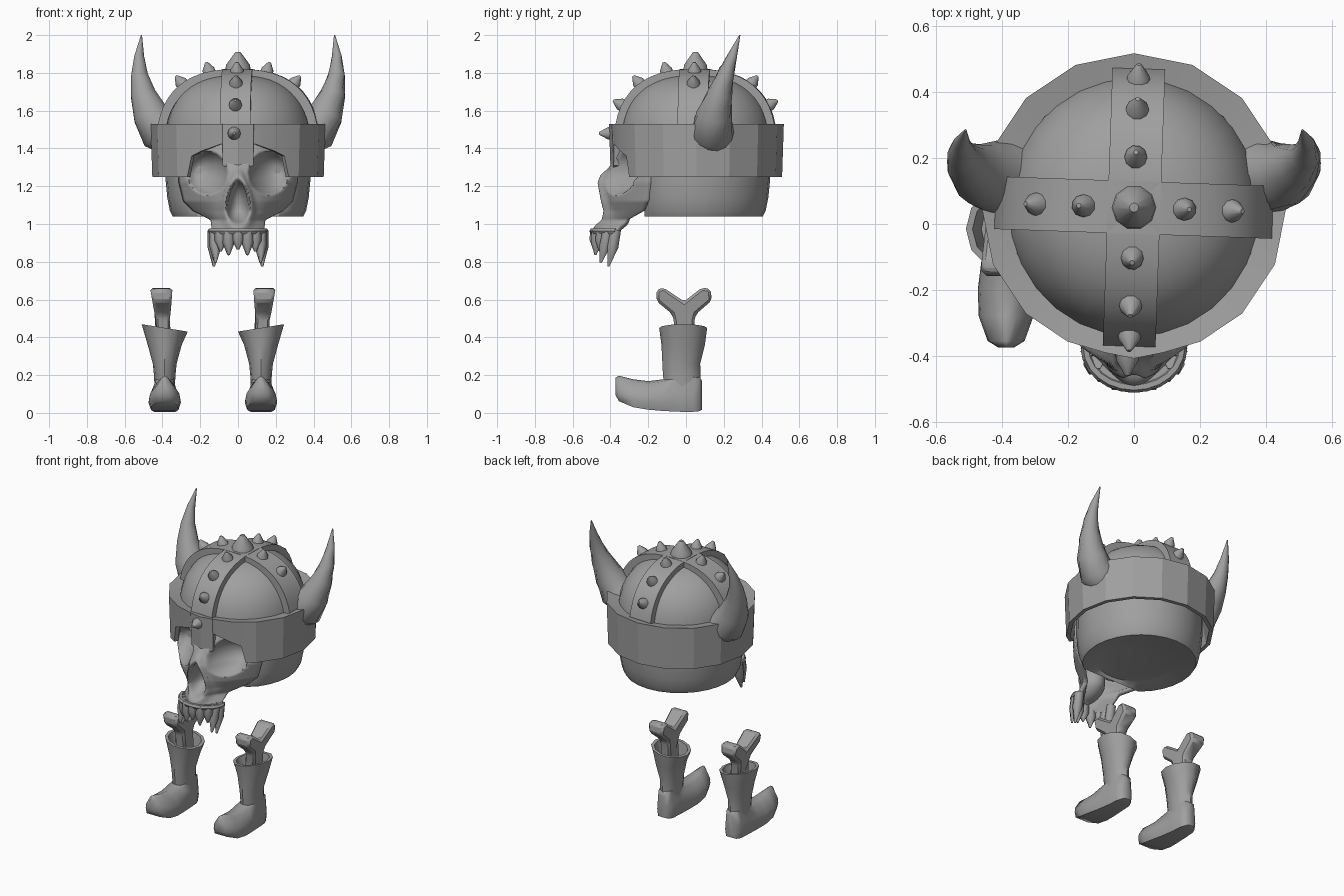
import bpy, bmesh, math
from math import sin, cos, pi, radians
from mathutils import Vector, Matrix

if "Cube" in bpy.data.objects:
    bpy.data.objects.remove(bpy.data.objects["Cube"])

grey = bpy.data.materials.new("stone_grey")
grey.use_nodes = True
grey.diffuse_color = (0.35, 0.35, 0.35, 1)
grey.node_tree.nodes["Principled BSDF"].inputs["Base Color"].default_value = (0.35, 0.35, 0.35, 1)

CENTRE = Vector((0, 0.05, 1.40))
DOME, STRAP = 0.39, 0.42


def finish(name, bm, angle=40):
    bmesh.ops.recalc_face_normals(bm, faces=bm.faces[:])
    mesh = bpy.data.meshes.new(name)
    bm.to_mesh(mesh)
    bm.free()
    mesh.materials.append(grey)
    ob = bpy.data.objects.new(name, mesh)
    bpy.context.collection.objects.link(ob)
    bpy.ops.object.select_all(action='DESELECT')
    ob.select_set(True)
    bpy.context.view_layer.objects.active = ob
    bpy.ops.object.shade_smooth_by_angle(angle=radians(angle))
    return ob


def loft(name, rings, angle=40, loop=False):
    """Skin closed rings of points; cap the ends unless looped."""
    bm = bmesh.new()
    vs = [[bm.verts.new(p) for p in r] for r in rings]
    pairs = list(zip(vs, vs[1:])) + ([(vs[-1], vs[0])] if loop else [])
    for a, b in pairs:
        for i in range(len(a)):
            j = (i + 1) % len(a)
            bm.faces.new((a[i], a[j], b[j], b[i]))
    if not loop:
        bm.faces.new(vs[0])
        bm.faces.new(vs[-1])
    return finish(name, bm, angle)


def tube(name, path, radii, sides=10, angle=40):
    path = [Vector(p) for p in path]
    rings = []
    for i, p in enumerate(path):
        t = path[min(i + 1, len(path) - 1)] - path[max(i - 1, 0)]
        q = t.to_track_quat('Z', 'Y')
        rings.append([p + q @ Vector((radii[i] * cos(2 * pi * k / sides),
                                      radii[i] * sin(2 * pi * k / sides), 0)) for k in range(sides)])
    return loft(name, rings, angle)


def lerp(table, z):
    if z >= table[0][0]:
        return table[0][1:]
    for a, b in zip(table, table[1:]):
        if z >= b[0]:
            t = (z - b[0]) / (a[0] - b[0])
            return [q + (p - q) * t for p, q in zip(a[1:], b[1:])]
    return table[-1][1:]


def arc(deg, r):
    """Full-shouldered dome outline: distance out and height for a tilt from the top."""
    s, c = sin(radians(deg)), cos(radians(deg))
    return math.copysign(abs(s) ** 0.8, s) * (r + 0.01), CENTRE.z + r * abs(c) ** 0.8


# cranium: dome on tapering walls, flattened behind the face
profile = [arc(a, DOME) for a in range(3, 88, 7)]
profile += [(0.396, 1.38), (0.396, 1.24), (0.386, 1.14), (0.372, 1.07), (0.356, 1.04), (0.345, 1.04), (0.27, 1.065)]
rings = []
for r, z in profile:
    ring = []
    for k in range(28):
        y = CENTRE.y + r * cos(2 * pi * k / 28)
        ring.append((0.97 * r * sin(2 * pi * k / 28), max(y, -0.22) if z < 1.42 else y, z))
    rings.append(ring)
loft("cranium", rings)

# face: height, half width, middle depth, edge depth
FACE = [(1.46, 0.30, -0.33, -0.19), (1.38, 0.31, -0.36, -0.19), (1.30, 0.315, -0.405, -0.19),
        (1.22, 0.315, -0.44, -0.19), (1.12, 0.29, -0.43, -0.20), (1.07, 0.24, -0.42, -0.22),
        (1.02, 0.145, -0.43, -0.31), (0.98, 0.14, -0.46, -0.36), (0.94, 0.15, -0.49, -0.38)]
GRID = 64
bm = bmesh.new()
rows = []
for i in range(GRID + 1):
    z = 1.46 - 0.52 * i / GRID
    w, mid, edge = lerp(FACE, z)
    row = []
    for j in range(GRID + 1):
        u = 2 * j / GRID - 1
        u *= 0.5 + 0.5 * abs(u)
        x = u * w
        y = mid + (edge - mid) * abs(u) ** 2.2
        eye = math.hypot((abs(x) - 0.16) / 0.105, (z - 1.27) / 0.115)
        y += 0.13 * max(0, 1 - eye ** 2) ** 0.8
        nose = math.hypot(x / (0.04 + 0.15 * (1.24 - min(z, 1.24))), (z - 1.12) / 0.115)
        y += 0.085 * max(0, 1 - nose ** 2) ** 0.8 - 0.03 * math.exp(-((nose - 1.15) / 0.3) ** 2)
        row.append(bm.verts.new((x, y, z)))
    rows.append(row)
for a, b in zip(rows, rows[1:]):
    for j in range(GRID):
        bm.faces.new((a[j], a[j + 1], b[j + 1], b[j]))
face = finish("face_bone", bm, 60)
shell = face.modifiers.new("thickness", 'SOLIDIFY')
shell.thickness = 0.03
shell.offset = -1


# upper lip and teeth follow the jaw arc
def jaw(deg, grow=0):
    return Vector(((0.14 + grow) * sin(radians(deg)), -0.375 - (0.115 + grow) * cos(radians(deg)), 0))


lip = [jaw(a, 0.006) + Vector((0, 0, 0.962)) for a in range(-90, 91, 15)]
tube("upper_lip", lip, [0.016] * len(lip), 6)
LENGTHS = (0.09, 0.12, 0.10, 0.16, 0.18)
for k in range(-4, 5):
    root = jaw(k * 23, -0.012)
    tip = root + Vector((0, -0.01 if abs(k) < 3 else -0.04, 0.955 - LENGTHS[abs(k)]))
    tube("tooth", [root + Vector((0, 0, 0.97)), root.lerp(tip, 0.4) + Vector((0, 0, 0.57)), tip],
         [0.032, 0.034, 0.006], 6, 60)

# helmet band with brow notch and nose guard
SIDES = 16
front = [(37, 1.25), (33.5, 1.36), (26, 1.385), (11, 1.425), (10.5, 1.31), (0, 1.27)]
edge = front + [(-a, z) for a, z in reversed(front[:-1])]
back = [(-k * 360 / SIDES, 1.25) for k in range(2, SIDES - 1)]
rings = []
for deg, low in edge + back:
    a = radians(deg)
    seg = 2 * pi / SIDES
    r = 0.463 * cos(seg / 2) / cos((a % seg) - seg / 2)
    out = Vector((sin(a), -cos(a), 0))
    base = Vector((0, 0.055, 0))
    rings.append([base + out * h + Vector((0, 0, z))
                  for h, z in ((r, 1.53), (r * 0.98, low), (r - 0.035, low), (r - 0.08, 1.515))])
loft("helmet_band", rings, 20, loop=True)


# crossed straps over the dome
def strap(name, turn):
    rings = []
    for k in range(23):
        ring = []
        for r, w in ((STRAP, -0.08), (STRAP, 0.08), (DOME - 0.015, 0.08), (DOME - 0.015, -0.08)):
            x, z = arc(-77 + 7 * k, r)
            ring.append(Vector((CENTRE.x, CENTRE.y, z)) + Matrix.Rotation(turn, 3, 'Z') @ Vector((x, w, 0)))
        rings.append(ring)
    loft(name, rings)


TILT = radians(-2)
strap("side_strap", TILT)
strap("front_strap", TILT + pi / 2)


# studs standing out of the straps
def stud(base, direction, r, h):
    tube("stud", [base - direction * 0.02, base + direction * h * 0.25, base + direction * h],
         [r, r * 0.9, r * 0.2], 10)


for turn, tilts in ((0, (16, 39)), (pi, (16, 39)), (pi / 2, (16, 39, 62)), (-pi / 2, (16, 39, 62))):
    spin = Matrix.Rotation(turn + TILT, 3, 'Z')
    for t in tilts:
        x, z = arc(t, STRAP)
        stud(Vector((CENTRE.x, CENTRE.y, z)) + spin @ Vector((x, 0, 0)),
             spin @ Vector((sin(radians(t)), 0, cos(radians(t)))), 0.037, 0.052)
stud(CENTRE + Vector((0, 0, STRAP)), Vector((0, 0, 1)), 0.07, 0.09)
stud(Vector((-0.02, -0.40, 1.48)), Vector((0, -1, 0)), 0.037, 0.06)

# horns
for side, name in ((1, "left_horn"), (-1, "right_horn")):
    path = [(0.34, 0.145, 1.45), (0.412, 0.14, 1.49), (0.463, 0.15, 1.58), (0.503, 0.18, 1.69),
            (0.522, 0.21, 1.79), (0.523, 0.245, 1.89), (0.511, 0.285, 2.0)]
    tube(name, [(side * x, y, z) for x, y, z in path],
         [0.10, 0.115, 0.095, 0.067, 0.045, 0.026, 0.003], 14, 60)

# boots: mirrored pair, each with a forked bone standing in it
PAIR = -0.133
for side, label in ((1, "left"), (-1, "right")):
    def place(x, y, z):
        return Vector((PAIR + side * (0.255 + x), y, z))

    # shaft: height, middle y, half width, half depth, ending in the hollow top
    shaft = [(0.10, -0.02, 0.052, 0.09), (0.20, -0.022, 0.057, 0.10), (0.26, -0.025, 0.063, 0.10),
             (0.36, -0.015, 0.09, 0.115), (0.45, -0.015, 0.122, 0.127),
             (0.45, -0.015, 0.102, 0.107), (0.36, -0.015, 0.075, 0.095)]
    loft(label + "_boot_shaft",
         [[place(w * cos(k * pi / 6), y + d * sin(k * pi / 6), z + (0.16 * w * cos(k * pi / 6) if z > 0.4 else 0))
           for k in range(12)] for z, y, w, d in shaft], 40)

    # foot: y, sole, top, half width low down, half width at the top
    foot = [(-0.374, 0.095, 0.185, 0.025, 0.008), (-0.355, 0.062, 0.197, 0.056, 0.018),
            (-0.28, 0.03, 0.178, 0.083, 0.035), (-0.20, 0.017, 0.168, 0.086, 0.045),
            (-0.12, 0.01, 0.178, 0.076, 0.05), (-0.03, 0.006, 0.20, 0.066, 0.045),
            (0.04, 0.006, 0.20, 0.060, 0.045), (0.07, 0.009, 0.195, 0.045, 0.035),
            (0.084, 0.016, 0.17, 0.022, 0.015)]
    loft(label + "_boot_foot",
         [[place(x, y, z) for x, z in ((-w * 0.85, lo), (w * 0.85, lo), (w, lo * 0.75 + hi * 0.25),
                                       (w * 0.92, (lo + hi) / 2), (t, hi - 0.012), (0, hi), (-t, hi - 0.012),
                                       (-w * 0.92, (lo + hi) / 2), (-w, lo * 0.75 + hi * 0.25))]
          for y, lo, hi, w, t in foot], 60)

    # bone: stem and two prongs ending in knobs
    outline = [(-0.062, 0.34), (-0.065, 0.49), (-0.075, 0.525), (-0.155, 0.59), (-0.158, 0.65), (-0.12, 0.664),
               (-0.01, 0.59), (0.085, 0.664), (0.13, 0.655), (0.137, 0.595), (0.055, 0.525), (0.045, 0.49),
               (0.045, 0.34)]
    bone = loft(label + "_bone", [[place(0.01 + (z - 0.5) * 0.05 + s * (0.04 + max(0, z - 0.5) * 0.12), y, z)
                                   for y, z in outline] for s in (-1, 1)], 35)
    soft = bone.modifiers.new("soft_edges", 'BEVEL')
    soft.width = 0.014
    soft.segments = 1
